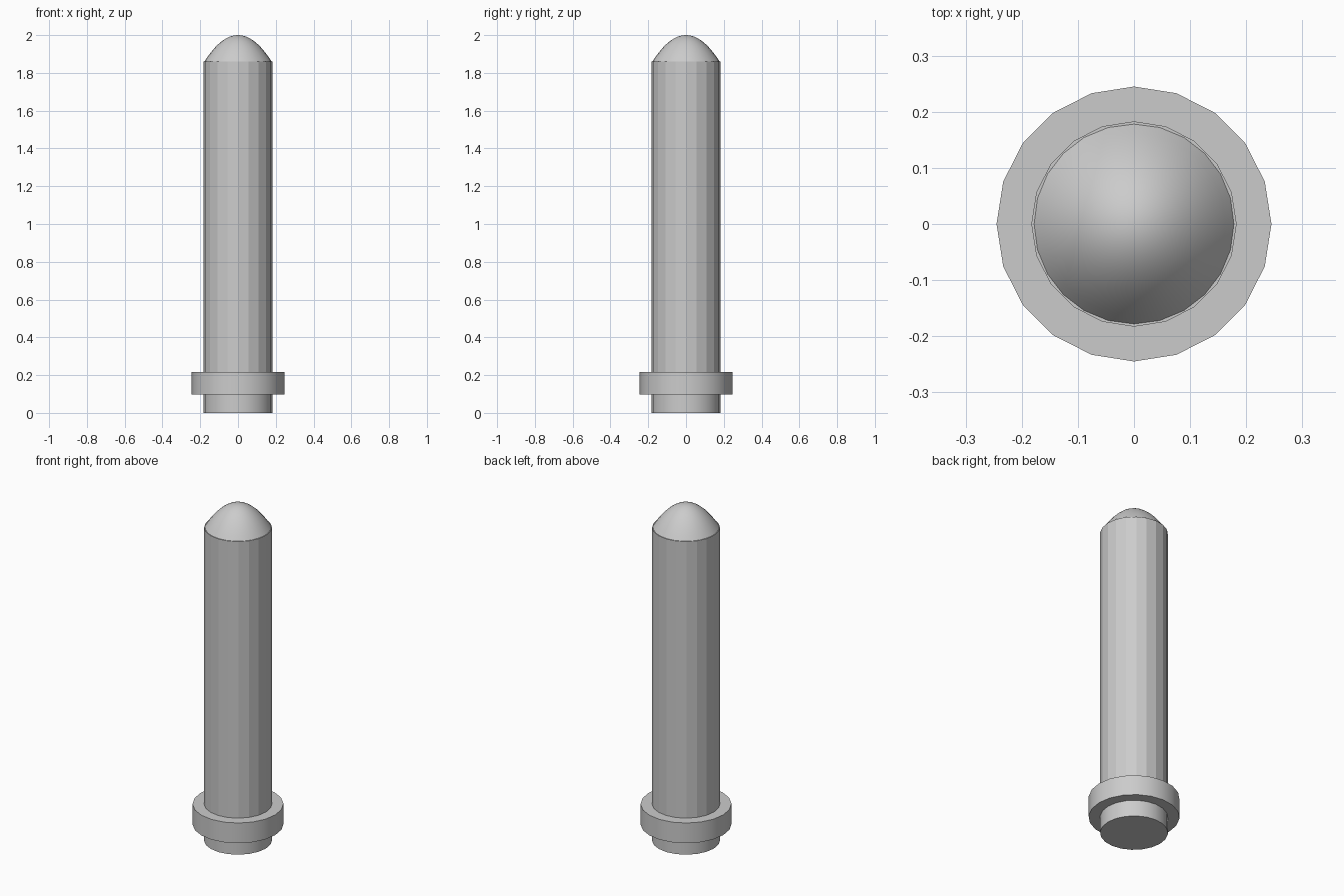
import bpy
import bmesh
import math

cube = bpy.data.objects.get("Cube")
if cube:
    bpy.data.objects.remove(cube, do_unlink=True)

grey = bpy.data.materials.new("plain_grey")
grey.use_nodes = True
colour = (0.6, 0.6, 0.6, 1)
grey.diffuse_color = colour
grey.node_tree.nodes["Principled BSDF"].inputs["Base Color"].default_value = colour


def lathe(name, profile, sides, smooth):
    """Revolve (radius, height) points around z; zero radius makes a pole."""
    bm = bmesh.new()
    rings = []
    for r, z in profile:
        count = sides if r > 0 else 1
        rings.append([bm.verts.new((r * math.cos(math.tau * i / sides),
                                    r * math.sin(math.tau * i / sides), z))
                      for i in range(count)])
    for low, high in zip(rings, rings[1:]):
        for i in range(sides):
            j = (i + 1) % sides
            if len(high) == 1:
                bm.faces.new((low[i], low[j], high[0]))
            else:
                bm.faces.new((low[i], low[j], high[j], high[i]))
    # Flat end caps
    if len(rings[0]) > 1:
        bm.faces.new(rings[0][::-1])
    if len(rings[-1]) > 1:
        bm.faces.new(rings[-1])
    mesh = bpy.data.meshes.new(name)
    bm.to_mesh(mesh)
    bm.free()
    mesh.materials.append(grey)
    obj = bpy.data.objects.new(name, mesh)
    bpy.context.collection.objects.link(obj)
    if smooth:
        bpy.ops.object.select_all(action="DESELECT")
        obj.select_set(True)
        bpy.context.view_layer.objects.active = obj
        bpy.ops.object.shade_smooth_by_angle(angle=math.radians(30))
    return obj


SHAFT_R, DOME_R = 0.183, 0.178
COLLAR_LOW, COLLAR_HIGH = 0.097, 0.217
SHOULDER, TIP = 1.86, 2.0

# Short foot below the collar
lathe("foot", [(SHAFT_R, 0), (SHAFT_R, COLLAR_LOW)], 20, True)

# Wide collar
lathe("collar", [(0.245, COLLAR_LOW), (0.245, COLLAR_HIGH)], 20, True)

# Long faceted shaft
lathe("shaft", [(SHAFT_R, COLLAR_HIGH), (SHAFT_R, SHOULDER)], 20, False)

# Rounded, slightly pointed dome
steps = 12
dome = []
for k in range(steps + 1):
    t = 1 - k / steps
    dome.append((DOME_R * t, SHOULDER + (TIP - SHOULDER) * (1 - t * t)))
lathe("dome", dome, 24, True)
